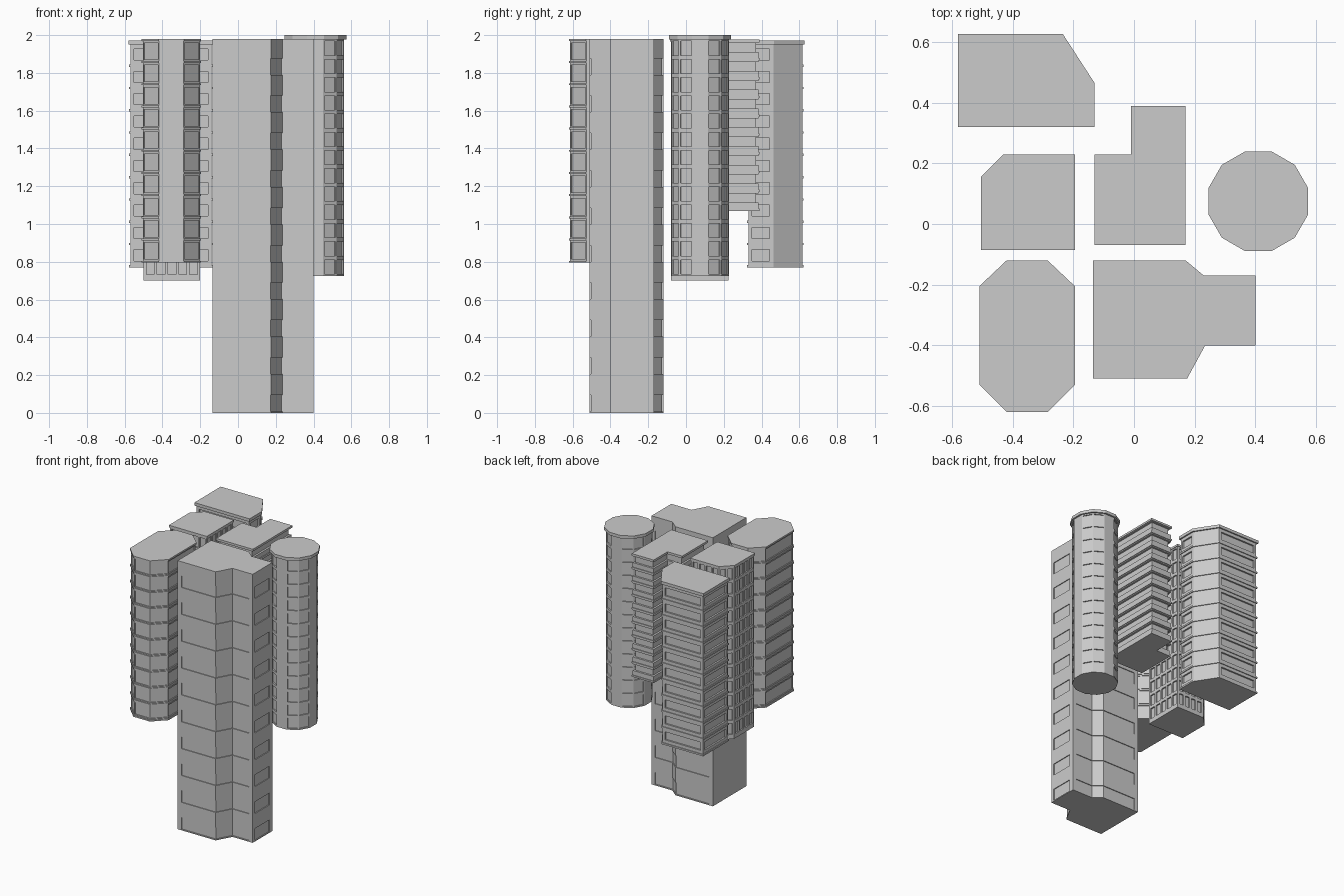
import bpy, math
from mathutils import Vector

if "Cube" in bpy.data.objects:
    bpy.data.objects.remove(bpy.data.objects["Cube"])


def offset(pts, d):
    """Mitred outward offset of a counter-clockwise outline."""
    out = []
    for i in range(len(pts)):
        p, a, b = Vector(pts[i]), Vector(pts[i - 1]), Vector(pts[(i + 1) % len(pts)])
        u, v = (p - a).normalized(), (b - p).normalized()
        n1, n2 = Vector((u.y, -u.x)), Vector((v.y, -v.x))
        q = p + (n1 + n2) * d / (1 + n1.dot(n2))
        out.append((q.x, q.y))
    return out


def make(name, polys):
    verts, faces = [], []
    for poly in polys:
        faces.append(range(len(verts), len(verts) + len(poly)))
        verts += poly
    me = bpy.data.meshes.new(name)
    me.from_pydata(verts, [], [list(f) for f in faces])
    ob = bpy.data.objects.new(name, me)
    bpy.context.collection.objects.link(ob)
    return ob


def prism(pts, z0, z1):
    polys = [[(x, y, z1) for x, y in pts], [(x, y, z0) for x, y in reversed(pts)]]
    for a, b in zip(pts, pts[1:] + pts[:1]):
        polys.append([(*a, z0), (*b, z0), (*b, z1), (*a, z1)])
    return polys


def tower(name, pts, z0, z1, floors, spec, lo, hi, depth, gap=0.01):
    """spec per side: (columns, start margin, end margin); margin 0 wraps the corner."""
    inner = offset(pts, -depth)
    polys = [[(x, y, z1) for x, y in pts], [(x, y, z0) for x, y in reversed(pts)]]
    h = (z1 - z0) / floors
    for i, (n, ma, mb) in enumerate(spec):
        j = (i + 1) % len(pts)
        a, b = Vector(pts[i]), Vector(pts[j])
        u = (b - a).normalized()
        inward = Vector((-u.y, u.x)) * depth
        length = (b - a).length

        def quad(p, q, s, t, r=None):
            r = r or (s, t)
            polys.append([(*p, s), (*q, s), (*q, r[1]), (*p, r[1])])

        if n == 0:
            quad(a, b, z0, z1)
            continue
        w = (length - ma - mb - gap * (n - 1)) / n
        for f in range(floors):
            s, t = z0 + f * h, z0 + (f + 1) * h
            zl, zh = s + lo * h, s + hi * h
            quad(a, b, s, zl)
            quad(a, b, zh, t)
            last = a
            for k in range(n):
                p = a + u * (ma + k * (w + gap))
                q = p + u * w
                wrap_a, wrap_b = k == 0 and ma == 0, k == n - 1 and mb == 0
                pi = Vector(inner[i]) if wrap_a else p + inward
                qi = Vector(inner[j]) if wrap_b else q + inward
                quad(pi, qi, zl, zh)
                polys.append([(*p, zl), (*q, zl), (*qi, zl), (*pi, zl)])
                polys.append([(*pi, zh), (*qi, zh), (*q, zh), (*p, zh)])
                if not wrap_a:
                    quad(last, p, zl, zh)
                    quad(p, pi, zl, zh)
                if not wrap_b:
                    quad(qi, q, zl, zh)
                last = q
            if mb:
                quad(last, b, zl, zh)
    return make(name, polys)


def ledges(name, pts, z0, z1, floors, out, thick):
    ring = offset(pts, out)
    h = (z1 - z0) / floors
    polys = []
    for f in range(floors):
        polys += prism(ring, z0 + f * h, z0 + f * h + thick)
    make(name, polys)


# Tall front tower with window bands wrapping its notched corners
front = [(-.135, -.51), (.175, -.51), (.235, -.40), (.40, -.40),
         (.40, -.17), (.23, -.17), (.17, -.12), (-.135, -.12)]
tower("front_tower", front, 0, 1.98, 10,
      [(1, .03, 0), (1, 0, 0), (1, 0, .03), (1, .025, .035),
       (1, .03, 0), (1, 0, 0), (1, 0, .03), (0, 0, 0)], .04, .48, .006)

# Eight-sided tower with framed panels and thin floor ledges
octo = [(-.42, -.62), (-.285, -.62), (-.195, -.53), (-.195, -.205),
        (-.285, -.12), (-.42, -.12), (-.51, -.205), (-.51, -.53)]
body = offset(octo, -.006)
tower("octagon_tower", body, .795, 1.97, 10, [(1, .007, .007)] * 8, .16, .9, .006)
ledges("octagon_ledges", body, .795, 1.97, 10, .006, .01)
make("octagon_roof", prism(octo, 1.968, 1.98))

# Left middle tower with vertical piers between windows
mid = [(-.505, -.085), (-.195, -.085), (-.195, .23), (-.43, .23), (-.505, .155)]
body = offset(mid, -.005)
tower("pier_tower", body, .72, 1.965, 12,
      [(5, .015, .015), (5, .015, .015), (4, .015, .015), (2, .012, .012), (4, .015, .015)],
      .12, .9, .01, .016)
make("pier_tower_base", prism(body, .70, .72))
make("pier_tower_roof", prism(mid, 1.965, 1.98))

# Back left tower with strip windows and balcony ledges
back = [(-.58, .32), (-.13, .32), (-.13, .465), (-.235, .627), (-.58, .627)]
body = offset(back, -.01)
tower("back_tower", body, .77, 1.95, 10,
      [(1, .02, .02), (1, .02, .02), (0, 0, 0), (1, .02, .02), (1, .02, .02)], .3, .8, .012)
ledges("back_tower_ledges", body, .77, 1.95, 10, .006, .012)
make("back_tower_roof", prism(back, 1.95, 1.972))

# L-shaped tower with continuous window bands
ell = [(-.13, -.07), (.17, -.07), (.17, .39), (-.01, .39), (-.01, .23), (-.13, .23)]
body = offset(ell, -.005)
tower("corner_tower", body, 1.07, 1.965, 9, [(1, 0, 0)] * 6, .45, .92, .014)
ledges("corner_tower_ledges", body, 1.07, 1.965, 9, .005, .012)
make("corner_tower_roof", prism(ell, 1.962, 1.977))

# Twelve-sided round tower, plain walls on the four axis sides
def ring(r):
    return [(.41 + r * math.cos(math.radians(30 * i - 15)),
             .075 + r * math.sin(math.radians(30 * i - 15))) for i in range(12)]

tower("round_tower", ring(.157), .725, 1.98, 13,
      [(0, 0, 0) if i % 3 == 0 else (1, .007, .007) for i in range(12)], .1, .88, .008)
make("round_tower_roof", prism(ring(.17), 1.978, 2.0))
